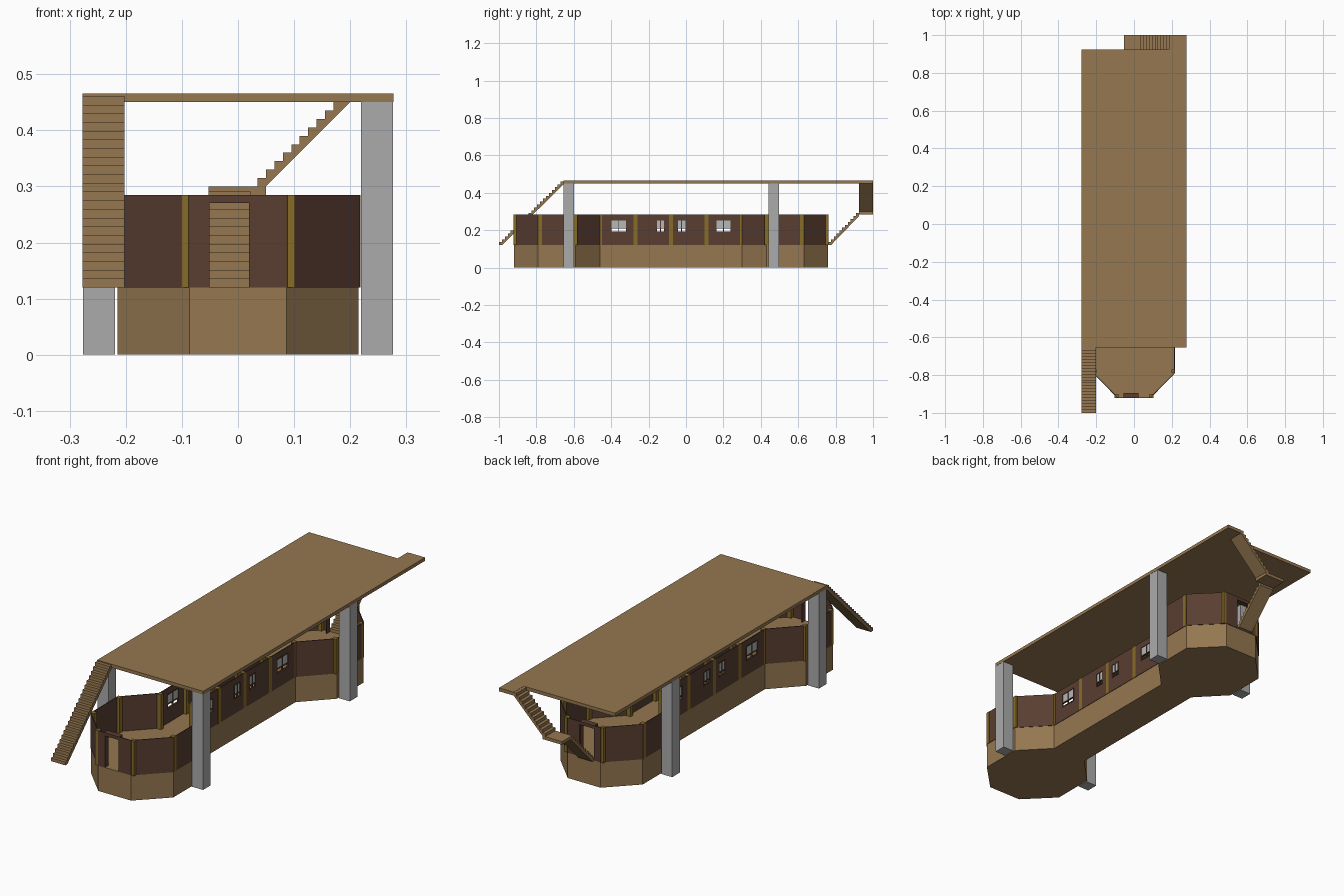
import bpy, bmesh
from mathutils import Vector

if "Cube" in bpy.data.objects:
    bpy.data.objects.remove(bpy.data.objects["Cube"], do_unlink=True)


def material(name, rgb):
    m = bpy.data.materials.new(name)
    m.use_nodes = True
    m.diffuse_color = (*rgb, 1)
    node = next(n for n in m.node_tree.nodes if n.type == 'BSDF_PRINCIPLED')
    node.inputs["Base Color"].default_value = (*rgb, 1)
    return m


TAN = material("tan wood", (0.30, 0.185, 0.08))
BROWN = material("dark brown wood", (0.10, 0.048, 0.031))
GOLD = material("olive gold", (0.25, 0.15, 0.02))
GREY = material("pillar grey", (0.41, 0.41, 0.41))
GLASS = material("window grey", (0.46, 0.48, 0.48))


def finish(name, bm, mat):
    bmesh.ops.recalc_face_normals(bm, faces=bm.faces)
    mesh = bpy.data.meshes.new(name)
    bm.to_mesh(mesh)
    bm.free()
    mesh.materials.append(mat)
    ob = bpy.data.objects.new(name, mesh)
    bpy.context.collection.objects.link(ob)
    return ob


def box(name, lo, hi, mat):
    lo, hi = Vector(lo), Vector(hi)
    bm = bmesh.new()
    bmesh.ops.create_cube(bm, size=1)
    for v in bm.verts:
        v.co = (lo + hi) / 2 + v.co * (hi - lo)
    return finish(name, bm, mat)


def prism(name, points, depth, mat):
    """Extrude a closed outline along a vector."""
    bm = bmesh.new()
    face = bm.faces.new([bm.verts.new(p) for p in points])
    out = bmesh.ops.extrude_face_region(bm, geom=[face])
    moved = [v for v in out["geom"] if isinstance(v, bmesh.types.BMVert)]
    bmesh.ops.translate(bm, verts=moved, vec=depth)
    return finish(name, bm, mat)


def stair(name, start, run, width, steps, rise, mat):
    """Sawtooth flight with a sloping underside."""
    start, run, up = Vector(start), Vector(run), Vector((0, 0, rise))
    pts = [start]
    for i in range(steps):
        pts += [start + run * i + up * (i + 1), start + run * (i + 1) + up * (i + 1)]
    pts += [start + run * steps + up * (steps - 1), start + run]
    prism(name, pts, Vector(width), mat)


def wall(name, p, q, openings=()):
    """Thin wall from p to q; openings are (u0, u1, z0, z1) along its length."""
    p, q = Vector(p), Vector(q)
    length = (q - p).length
    us = sorted({0, length, *[u for o in openings for u in o[:2]]})
    zs = sorted({FLOOR, TOP, *[z for o in openings for z in o[2:]]})
    bm = bmesh.new()
    for u0, u1 in zip(us, us[1:]):
        for z0, z1 in zip(zs, zs[1:]):
            cu, cz = (u0 + u1) / 2, (z0 + z1) / 2
            if any(o[0] < cu < o[1] and o[2] < cz < o[3] for o in openings):
                continue
            corners = [(u0, z0), (u1, z0), (u1, z1), (u0, z1)]
            verts = []
            for u, z in corners:
                c = p.lerp(q, u / length)
                verts.append(bm.verts.new((c.x, c.y, z)))
            bm.faces.new(verts)
    bmesh.ops.remove_doubles(bm, verts=bm.verts, dist=0.0001)
    ob = finish(name, bm, BROWN)
    mod = ob.modifiers.new("thickness", 'SOLIDIFY')
    mod.thickness, mod.offset = 0.004, 0


FLOOR, TOP, MID = 0.12, 0.285, -0.08
# Quarter plan: half width and distance from the middle of the hull
PLAN = [(0.09, 0), (0.09, 0.38), (0.215, 0.51), (0.215, 0.71), (0.086, 0.84)]
DOOR = (-0.053, 0.022, 0.27)

for end, s in (("front", -1), ("back", 1)):
    right = [(x, MID + s * d) for x, d in PLAN]
    left = [(-x, y) for x, y in right]

    # Solid base
    prism(end + "_base", [(x, y, 0) for x, y in right + left[::-1]],
          Vector((0, 0, FLOOR)), TAN)

    # Side walls with two windows each in the narrow part
    for side, pts in (("left", right), ("right", left)):
        sx = 1 if side == "left" else -1
        wins = [(0.035, 0.078), (0.24, 0.32)]
        z0, z1 = 0.19, 0.255
        for i, (a, b) in enumerate(zip(pts, pts[1:])):
            holes = [(u0, u1, z0, z1) for u0, u1 in wins] if i == 0 else []
            wall(f"{end}_{side}_wall", (*a, 0), (*b, 0), holes)
        x = sx * 0.09
        for u0, u1 in wins:
            y0, y1 = sorted((MID + s * u0, MID + s * u1))
            box("window_pane", (x - 0.001, y0, z0 + 0.02), (x + 0.001, y1, z1), GLASS)
            bars = [y0, y1, (y0 + y1) / 2]
            for y in bars:
                box("window_bar", (x - 0.004, y - 0.002, z0), (x + 0.004, y + 0.002, z1), BROWN)
            for z in (z0, z0 + 0.02, z1):
                box("window_rail", (x - 0.004, y0, z - 0.002), (x + 0.004, y1, z + 0.002), BROWN)

        # Posts at corners and between windows
        for px, d in PLAN + [(0.09, 0.19)]:
            if d == 0 and s > 0:
                continue
            cx = sx * (px - 0.007 if d < 0.8 else px + 0.006)
            cy = MID + s * (d - 0.009 if d > 0.8 else d - 0.01 if d > 0.7 else d)
            box("post", (cx - 0.01, cy - 0.01, FLOOR), (cx + 0.01, cy + 0.01, TOP), GOLD)

    # End wall with doorway, jambs and lintel
    (xr, y), (xl, _) = right[-1], left[-1]
    wall(end + "_end_wall", (xl, y, 0), (xr, y, 0),
         [(DOOR[0] - xl, DOOR[1] - xl, FLOOR, DOOR[2])])
    y0, y1 = sorted((y, y - s * 0.025))
    box(end + "_lintel", (DOOR[0], y0, DOOR[2]), (DOOR[1], y1, TOP), BROWN)
    for x in DOOR[:2]:
        box(end + "_door_jamb", (x - 0.002, y0, FLOOR), (x + 0.002, y1, TOP), BROWN)

# Roof deck with rear extension
box("roof_deck", (-0.277, -0.655, 0.45), (0.277, 0.925, 0.466), TAN)
box("roof_extension", (0.2, 0.925, 0.45), (0.277, 1.0, 0.466), TAN)

# Pillars
for sx in (-1, 1):
    for y in (-0.655, 0.44):
        x0, x1 = sorted((sx * 0.219, sx * 0.276))
        box("pillar", (x0, y, 0), (x1, y + 0.057, 0.45), GREY)

# Front stair, and the two rear flights with their landing
stair("front_stair", (-0.277, -1.0, 0.12), (0, 0.0157, 0), (0.075, 0, 0), 22, 0.0155, TAN)
stair("rear_upper_stair", (0.035, 0.925, 0.3), (0.015, 0, 0), (0, 0.075, 0), 11, 0.015, TAN)
stair("rear_lower_stair", (DOOR[0], 0.76, 0.12), (0, 0.015, 0), (0.075, 0, 0), 11, 0.0155, TAN)
box("rear_landing", (-0.053, 0.925, 0.285), (0.05, 1.0, 0.3), TAN)
